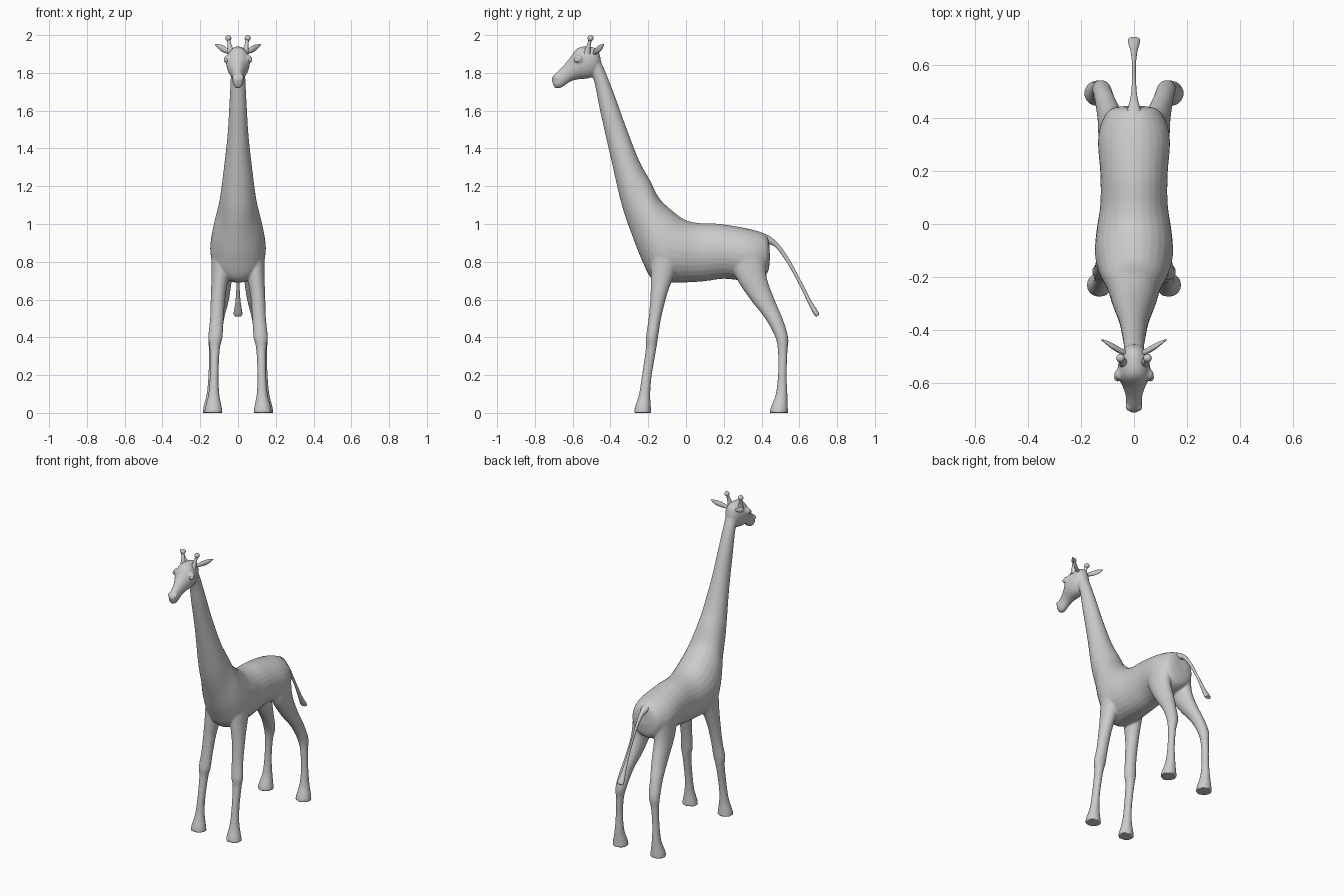
import bpy, bmesh, math
from mathutils import Vector, Matrix

SEG = 28


def catmull(a, b, c, d, t):
    return 0.5 * (2 * b + (c - a) * t + (2 * a - 5 * b + 4 * c - d) * t * t
                  + (3 * b - a - 3 * c + d) * t ** 3)


def loft(bm, rings, side=1, steps=5):
    """Smooth elliptical tube; each ring is (centre, half axis u, half axis v)."""
    n = len(rings)
    dense = []
    for i in range(n - 1):
        quad = [rings[max(0, min(n - 1, i + k))] for k in (-1, 0, 1, 2)]
        for s in range(steps):
            dense.append([catmull(*[q[j] for q in quad], s / steps) for j in range(3)])
    dense.append(rings[-1])
    loops = []
    for c, u, v in dense:
        loop = []
        for k in range(SEG):
            a = 2 * math.pi * k / SEG
            p = c + u * math.cos(a) + v * math.sin(a)
            loop.append(bm.verts.new((p.x * side, p.y, p.z)))
        loops.append(loop)
    faces = [bm.faces.new((A[k], A[(k + 1) % SEG], B[(k + 1) % SEG], B[k]))
             for A, B in zip(loops, loops[1:]) for k in range(SEG)]
    faces += [bm.faces.new(loops[0][::-1]), bm.faces.new(loops[-1])]
    bmesh.ops.recalc_face_normals(bm, faces=faces)


def profile(rows):
    """Rings from side-view pairs: top y, z, bottom y, z, half width."""
    out = []
    for ty, tz, by, bz, w in rows:
        t, b = Vector((0, ty, tz)), Vector((0, by, bz))
        out.append(((t + b) / 2, Vector((w, 0, 0)), (t - b) / 2))
    return out


def column(rows):
    """Rings from level sections: x, y, z, half width, half depth."""
    return [(Vector((x, y, z)), Vector((rx, 0, 0)), Vector((0, ry, 0)))
            for x, y, z, rx, ry in rows]


def ball(bm, pos, r, side=1, scale=(1, 1, 1)):
    m = Matrix.Translation((pos[0] * side, pos[1], pos[2])) @ Matrix.Diagonal((*scale, 1))
    bmesh.ops.create_uvsphere(bm, u_segments=24, v_segments=14, radius=r, matrix=m)


def finish(bm, name):
    me = bpy.data.meshes.new(name)
    bm.to_mesh(me)
    bm.free()
    ob = bpy.data.objects.new(name, me)
    bpy.context.collection.objects.link(ob)
    bpy.context.view_layer.objects.active = ob
    bpy.ops.object.select_all(action='DESELECT')
    ob.select_set(True)
    bpy.ops.object.shade_smooth_by_angle(angle=math.radians(50))
    return ob


# Body: torso and neck, head, legs fused into one skin
torso = profile([
    (0.44, 0.90, 0.445, 0.82, 0.05), (0.42, 0.945, 0.425, 0.73, 0.10),
    (0.33, 0.975, 0.33, 0.70, 0.135), (0.18, 1.0, 0.20, 0.71, 0.127),
    (0.07, 1.005, 0.08, 0.695, 0.127), (0.0, 1.02, -0.06, 0.69, 0.142),
    (-0.06, 1.06, -0.17, 0.70, 0.147), (-0.14, 1.135, -0.23, 0.80, 0.13),
    (-0.19, 1.23, -0.285, 0.94, 0.102), (-0.25, 1.34, -0.34, 1.10, 0.083),
    (-0.32, 1.52, -0.405, 1.38, 0.057), (-0.37, 1.66, -0.455, 1.60, 0.046),
    (-0.42, 1.79, -0.485, 1.75, 0.039), (-0.455, 1.87, -0.515, 1.83, 0.038)])
head = profile([
    (-0.45, 1.87, -0.475, 1.81, 0.028), (-0.47, 1.925, -0.50, 1.777, 0.047),
    (-0.52, 1.94, -0.54, 1.768, 0.06), (-0.575, 1.93, -0.575, 1.765, 0.06),
    (-0.618, 1.875, -0.61, 1.755, 0.042), (-0.657, 1.83, -0.64, 1.735, 0.031),
    (-0.692, 1.797, -0.67, 1.718, 0.029), (-0.713, 1.77, -0.697, 1.722, 0.018)])
front_leg = column([
    (0.088, -0.10, 0.86, 0.055, 0.085), (0.095, -0.127, 0.72, 0.046, 0.06),
    (0.105, -0.145, 0.62, 0.039, 0.043), (0.112, -0.165, 0.50, 0.036, 0.033),
    (0.12, -0.18, 0.40, 0.038, 0.032), (0.123, -0.185, 0.34, 0.027, 0.028),
    (0.126, -0.207, 0.20, 0.023, 0.026), (0.128, -0.219, 0.10, 0.029, 0.03),
    (0.13, -0.228, 0.03, 0.044, 0.042), (0.13, -0.23, 0.0, 0.049, 0.046)])
rear_leg = column([
    (0.075, 0.32, 0.86, 0.058, 0.10), (0.083, 0.345, 0.72, 0.052, 0.082),
    (0.093, 0.405, 0.60, 0.045, 0.064), (0.11, 0.465, 0.50, 0.037, 0.046),
    (0.122, 0.507, 0.40, 0.035, 0.034), (0.13, 0.512, 0.32, 0.024, 0.025),
    (0.135, 0.51, 0.20, 0.022, 0.023), (0.137, 0.506, 0.10, 0.029, 0.031),
    (0.139, 0.494, 0.03, 0.044, 0.045), (0.139, 0.492, 0.0, 0.049, 0.049)])
bm = bmesh.new()
loft(bm, torso)
loft(bm, head)
for side in (1, -1):
    loft(bm, front_leg, side)
    loft(bm, rear_leg, side)
    ball(bm, (0.052, -0.568, 1.872), 0.023, side)                  # brow
    ball(bm, (0.017, -0.69, 1.775), 0.015, side)                   # nostril swelling
body = finish(bm, "body")
rem = body.modifiers.new("fuse", 'REMESH')
rem.mode = 'VOXEL'
rem.voxel_size = 0.006
rem.use_smooth_shade = True
smo = body.modifiers.new("soften", 'SMOOTH')
smo.factor = 0.5
smo.iterations = 6

# Tail with tuft
bm = bmesh.new()
loft(bm, profile([
    (0.39, 0.955, 0.40, 0.90, 0.04), (0.435, 0.94, 0.425, 0.895, 0.026),
    (0.485, 0.90, 0.47, 0.88, 0.013), (0.54, 0.825, 0.523, 0.813, 0.008),
    (0.606, 0.705, 0.59, 0.697, 0.007), (0.66, 0.60, 0.641, 0.592, 0.013),
    (0.70, 0.535, 0.676, 0.523, 0.023), (0.705, 0.52, 0.69, 0.509, 0.019)]))
finish(bm, "tail")

# Horns, ears and eyes on both sides
for side, tag in ((1, "left"), (-1, "right")):
    bm = bmesh.new()
    loft(bm, column([(0.036, -0.525, 1.90, 0.02, 0.02), (0.042, -0.518, 1.935, 0.013, 0.013),
                     (0.048, -0.51, 1.965, 0.009, 0.009), (0.051, -0.506, 1.985, 0.012, 0.012)]), side)
    ball(bm, (0.051, -0.505, 1.984), 0.016, side)
    finish(bm, "horn_" + tag)

    bm = bmesh.new()
    wide, thin = Vector((-0.2, -0.3, 0.9)), Vector((-0.3, 0.9, 0.25))
    loft(bm, [(Vector(c), wide * w, thin * t) for c, w, t in (
        ((0.035, -0.485, 1.905), 0.010, 0.010), ((0.06, -0.473, 1.917), 0.015, 0.011),
        ((0.085, -0.458, 1.930), 0.017, 0.010), ((0.107, -0.444, 1.943), 0.010, 0.006),
        ((0.122, -0.436, 1.951), 0.002, 0.002))], side)
    finish(bm, "ear_" + tag)

    bm = bmesh.new()
    ball(bm, (0.062, -0.578, 1.868), 0.0145, side, (0.9, 1, 0.85))
    finish(bm, "eye_" + tag)
